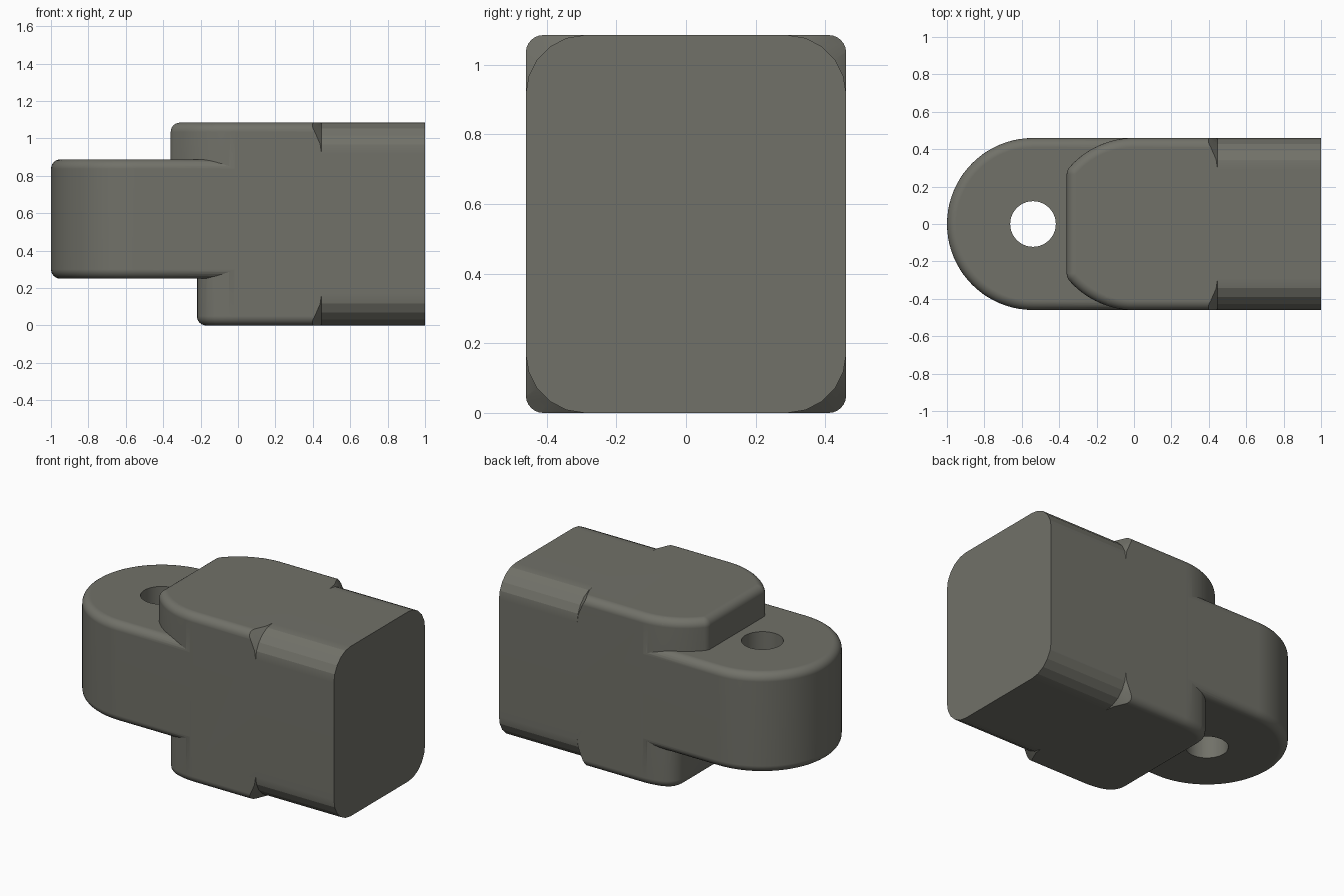
import bpy, bmesh
from math import pi, sin, cos, sqrt, atan2, radians

if "Cube" in bpy.data.objects:
    bpy.data.objects.remove(bpy.data.objects["Cube"])


def finish(name, bm):
    bmesh.ops.recalc_face_normals(bm, faces=bm.faces)
    me = bpy.data.meshes.new(name)
    bm.to_mesh(me)
    bm.free()
    ob = bpy.data.objects.new(name, me)
    bpy.context.collection.objects.link(ob)
    return ob


def nose_plan(cx, w, end, flat=None, r=0.06, n=20):
    """Outline with a round nose of radius w, optionally cut off flat at x = flat."""
    start, corner = pi, []
    if flat is not None:
        x0 = flat + r - cx
        y0 = sqrt((w - r) ** 2 - x0 ** 2)
        start = atan2(y0, x0)
        corner = [(cx + x0 + r * cos(a), y0 + r * sin(a))
                  for a in [pi + (start - pi) * i / 5 for i in range(5)]]
    arc = [(cx + w * cos(a), w * sin(a))
           for a in [start + (pi / 2 - start) * i / n for i in range(n + 1)]]
    half = corner + arc + [(end, w)]
    return half + [(x, -y) for x, y in reversed(half) if y > 1e-6]


def prism(name, plan, z0, z1, fillet=0.05):
    """Extruded outline with rounded top and bottom rims."""
    bm = bmesh.new()
    face = bm.faces.new([bm.verts.new((x, y, z0)) for x, y in plan])
    ext = bmesh.ops.extrude_face_region(bm, geom=[face])
    bmesh.ops.translate(bm, vec=(0, 0, z1 - z0),
                        verts=[g for g in ext['geom'] if isinstance(g, bmesh.types.BMVert)])
    rims = [e for e in bm.edges if abs(e.verts[0].co.z - e.verts[1].co.z) < 1e-5]
    bmesh.ops.bevel(bm, geom=rims, offset=fillet, segments=6, profile=0.5,
                    affect='EDGES', clamp_overlap=False)
    return finish(name, bm)


def envelope(name, stations, seg=5):
    """Rounded rectangles along x; each station is (x, corner radius)."""
    bm = bmesh.new()
    rings = []
    for x, r in stations:
        ring = []
        for k, (cy, cz) in enumerate([(0.29, 0.915), (-0.29, 0.915),
                                      (-0.29, 0.17), (0.29, 0.17)]):
            for i in range(seg + 1):
                a = pi / 2 * (k + i / seg)
                ring.append(bm.verts.new((x, cy + r * cos(a), cz + r * sin(a))))
        rings.append(ring)
    for a, b in zip(rings, rings[1:]):
        for i in range(len(a)):
            j = (i + 1) % len(a)
            bm.faces.new((a[i], a[j], b[j], b[i]))
    bm.faces.new(rings[0])
    bm.faces.new(rings[-1])
    return finish(name, bm)


def combine(ob, other, operation):
    m = ob.modifiers.new(operation, 'BOOLEAN')
    m.operation, m.solver, m.object = operation, 'EXACT', other
    bpy.context.view_layer.objects.active = ob
    bpy.ops.object.modifier_apply(modifier=m.name)
    bpy.data.objects.remove(other)


# Main block, with the taller step on top reaching further forward
body = prism("hinge_block", nose_plan(0, 0.46, 1.2, -0.22, r=0.12), 0, 1.085)
upper = prism("upper_step", nose_plan(0, 0.4597, 0.6, -0.36), 0.6, 1.0847)
combine(body, upper, 'UNION')

# Trim the rear corners to a larger radius with a flared shoulder
trim = envelope("rear_trim", [(-1.3, 0.251), (0.37, 0.251), (0.447, 0.1702), (1.0, 0.1702)])
combine(body, trim, 'INTERSECT')

# Round-ended tongue
tongue = prism("tongue", nose_plan(-0.54, 0.4597, 0.3), 0.25, 0.888)
combine(body, tongue, 'UNION')

# Pin hole
bpy.ops.mesh.primitive_cylinder_add(vertices=40, radius=0.122, depth=2, location=(-0.54, 0, 0.5))
combine(body, bpy.context.object, 'DIFFERENCE')

# Dark warm grey finish
mat = bpy.data.materials.new("dark_grey")
mat.diffuse_color = (0.165, 0.165, 0.14, 1)
mat.use_nodes = True
mat.node_tree.nodes["Principled BSDF"].inputs["Base Color"].default_value = mat.diffuse_color
body.data.materials.clear()
body.data.materials.append(mat)

# Smooth the fine curves, keep the coarse rear corners faceted
bpy.ops.object.select_all(action='DESELECT')
body.select_set(True)
bpy.context.view_layer.objects.active = body
bpy.ops.object.shade_smooth_by_angle(angle=radians(17))
normals = body.modifiers.new("face_normals", 'WEIGHTED_NORMAL')
normals.keep_sharp = True
